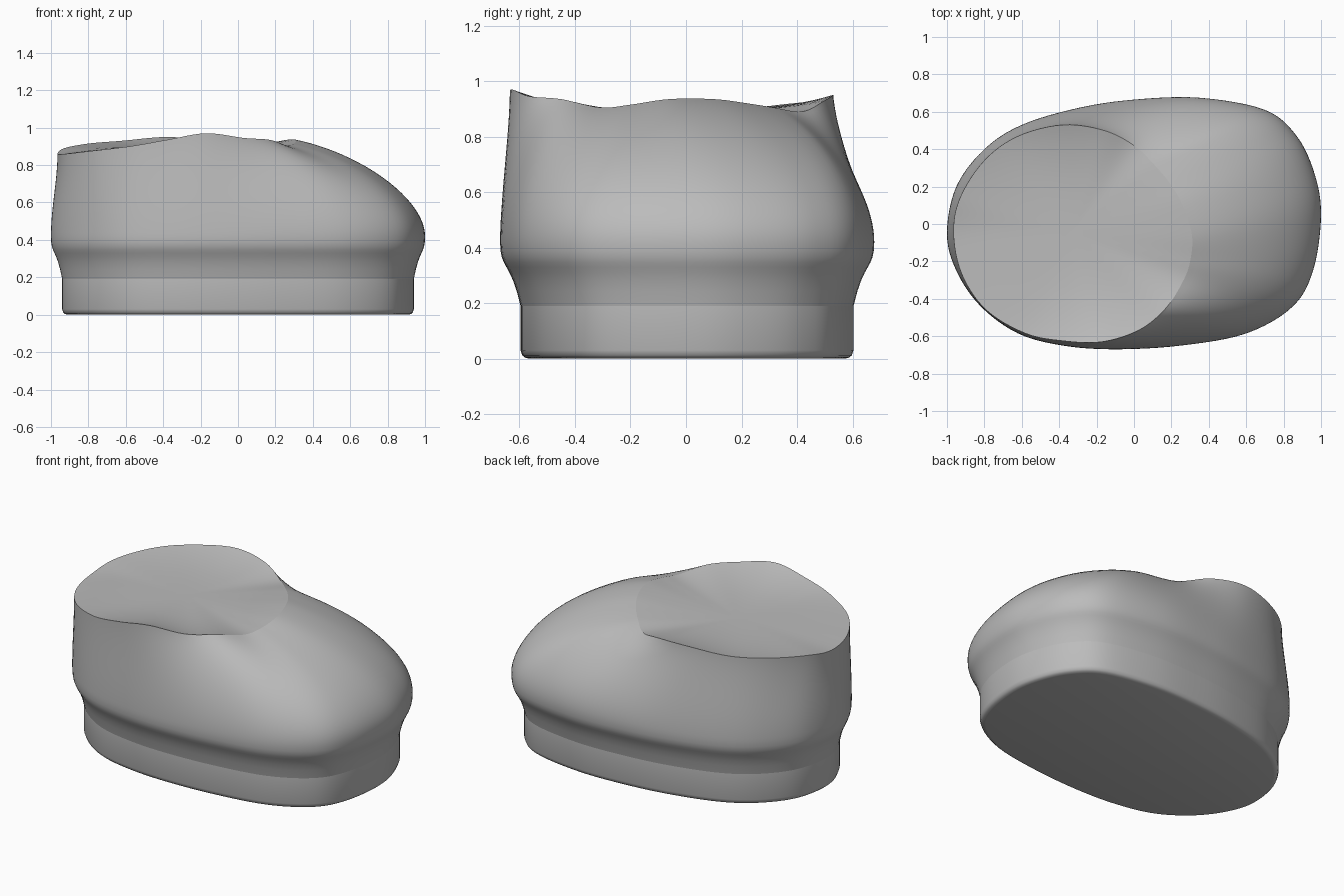
import bpy, bmesh
from mathutils import Vector

cube = bpy.data.objects.get("Cube")
if cube:
    bpy.data.objects.remove(cube, do_unlink=True)

STEPS = 6          # samples between control points
SOLE_TOP, WIDEST = .19, .42

# Widest outline (x, y) paired with the matching opening rim point (x, y, z)
GUIDES = [
    (-1, -.05, -.965, -.05, .86), (-.95, -.25, -.92, -.27, .86),
    (-.82, -.44, -.79, -.46, .875), (-.62, -.585, -.58, -.585, .9),
    (-.38, -.65, -.38, -.625, .935), (-.1, -.67, -.17, -.63, .97),
    (.25, -.65, .03, -.565, .945), (.6, -.585, .17, -.45, .935),
    (.85, -.44, .26, -.31, .905), (.96, -.24, .3, -.2, .915),
    (1, .05, .31, -.06, .935), (.965, .27, .26, .1, .935),
    (.87, .47, .19, .22, .92), (.7, .61, .11, .315, .905),
    (.35, .675, 0, .42, .89), (0, .665, -.16, .5, .93),
    (-.3, .62, -.38, .53, .95), (-.6, .53, -.62, .47, .93),
    (-.8, .4, -.8, .34, .915), (-.95, .2, -.93, .14, .89),
]


def closed_spline(points):
    """Sample a closed Catmull-Rom curve of any dimension."""
    pts, out = [Vector(p) for p in points], []
    n = len(pts)
    for i in range(n):
        a, b, c, d = (pts[(i + k) % n] for k in (-1, 0, 1, 2))
        for s in range(STEPS):
            t = s / STEPS
            out.append(b + (c - a) * (t / 2)
                       + (a * 2 - b * 5 + c * 4 - d) * (t * t / 2)
                       + (b * 3 - a - c * 3 + d) * (t ** 3 / 2))
    return out


def bezier(a, b, c, d, t):
    u = 1 - t
    return a * u ** 3 + b * (3 * u * u * t) + c * (3 * u * t * t) + d * t ** 3


def loft(name, rings, material, cap_start=False, cap_end=False):
    """Skin a stack of equal closed rings into one smooth object."""
    bm = bmesh.new()
    loops = [[bm.verts.new(p) for p in ring] for ring in rings]
    n = len(loops[0])
    for low, high in zip(loops, loops[1:]):
        for i in range(n):
            j = (i + 1) % n
            bm.faces.new((low[i], low[j], high[j], high[i]))
    if cap_start:
        bm.faces.new(loops[0][::-1])
    if cap_end:
        bm.faces.new(loops[-1])
    mesh = bpy.data.meshes.new(name)
    bm.to_mesh(mesh)
    bm.free()
    mesh.materials.append(material)
    obj = bpy.data.objects.new(name, mesh)
    bpy.context.collection.objects.link(obj)
    bpy.ops.object.select_all(action='DESELECT')
    obj.select_set(True)
    bpy.context.view_layer.objects.active = obj
    bpy.ops.object.shade_smooth_by_angle(angle=.7)
    return obj


grey = bpy.data.materials.new("plain grey")
grey.use_nodes = True
colour = (.5, .5, .5, 1)
grey.diffuse_color = colour
grey.node_tree.nodes["Principled BSDF"].inputs["Base Color"].default_value = colour

outline = [Vector((p.x, p.y, WIDEST)) for p in closed_spline([g[:2] for g in GUIDES])]
rim = closed_spline([g[2:] for g in GUIDES])


def sole_ring(z, inset=0):
    return [Vector((p.x * (.94 - inset), p.y * (.89 - inset * 1.5), z)) for p in outline]


# Sole: straight wall with a small rounded bottom edge
sole_rings = [sole_ring(0, .03), sole_ring(.004, .015), sole_ring(.012, .006),
              sole_ring(.03), sole_ring(SOLE_TOP)]
loft("sole", sole_rings, grey, cap_start=True, cap_end=True)

# Upper: bulges out from the sole, then sweeps in to the rim
base = sole_ring(SOLE_TOP)
upper_rings = []
for k in range(8):
    upper_rings.append([bezier(b, b.lerp(p, .5) + Vector((0, 0, .05)),
                               p - Vector((0, 0, .1)), p, k / 8)
                        for b, p in zip(base, outline)])
for k in range(25):
    ring = []
    for p, r in zip(outline, rim):
        reach = min((p - r).xy.length / .65, 1)
        rise = Vector((0, 0, .15 + .05 * reach))
        pull = (p - r) * (.5 * reach)
        pull.z = -.15 + .08 * reach
        ring.append(bezier(p, p + rise, r + pull, r, k / 24))
    upper_rings.append(ring)
loft("upper", upper_rings, grey)

# Opening cover: shallow sheet that levels out inside the rim
centre = Vector((-.33, -.04, .893))
cover_rings = []
for s in (1, .95, .88, .78, .65, .5, .3, .1):
    ring = []
    for r in rim:
        p = centre.lerp(r, s)
        p.z = centre.z + (r.z - centre.z) * s ** 3
        ring.append(p)
    cover_rings.append(ring)
loft("opening_cover", cover_rings, grey, cap_end=True)
